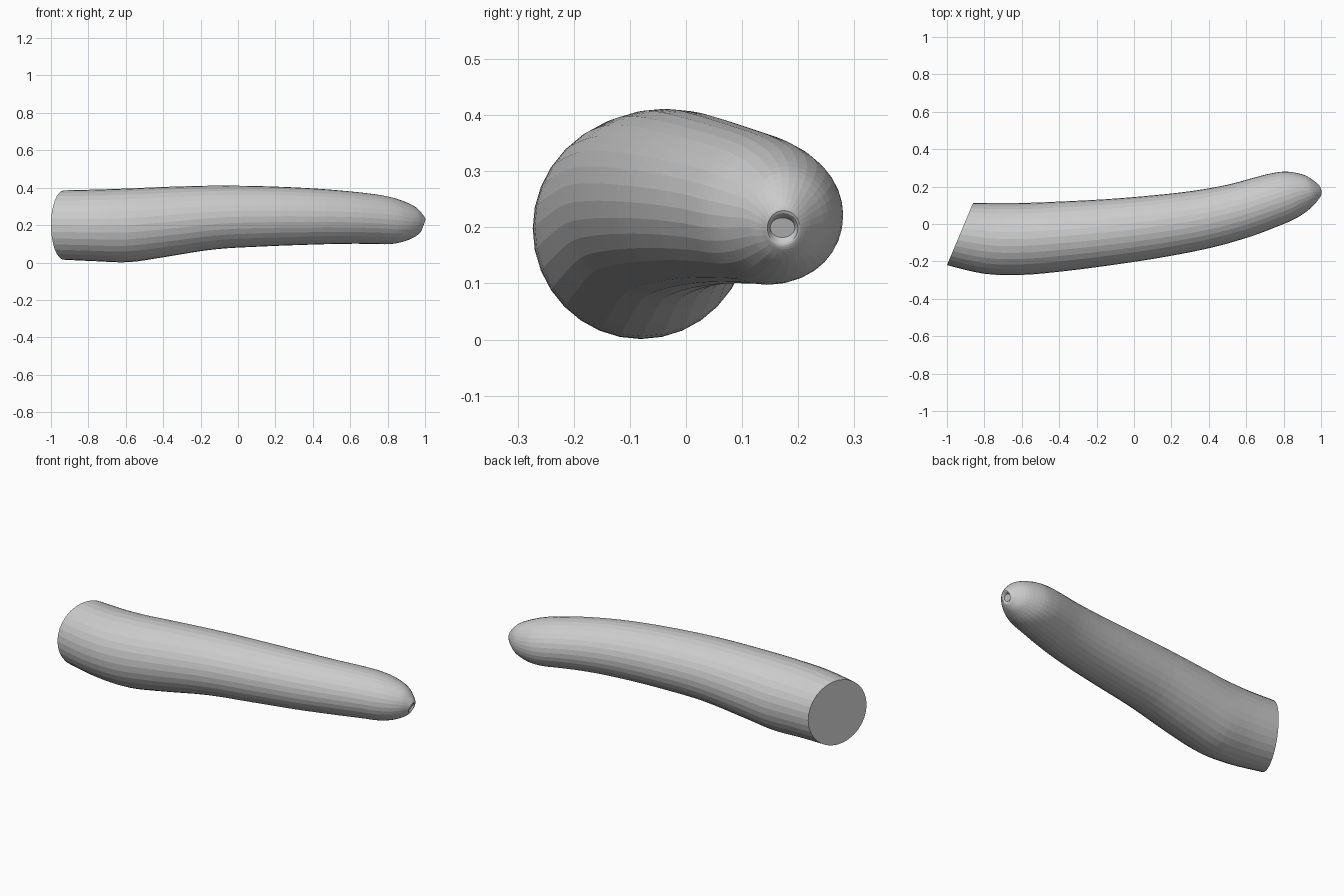
import bpy, bmesh, math
from mathutils import Vector

if "Cube" in bpy.data.objects:
    bpy.data.objects.remove(bpy.data.objects["Cube"])

SIDES = 32   # facets around the tube
STEPS = 4    # rings per station span

# Cross-sections: near edge x, y; far edge x, y; bottom z, top z; forward lean of the top
STATIONS = [Vector(s) for s in (
    (-1.00, -.220, -.86, .113, .015, .386, 0),
    (-.80, -.266, -.72, .111, .007, .390, 0),
    (-.60, -.272, -.57, .113, .002, .396, 0),
    (-.38, -.253, -.42, .119, .028, .404, 0),
    (-.10, -.217, -.16, .132, .070, .411, 0),
    (.17, -.175, .10, .153, .086, .408, 0),
    (.42, -.125, .32, .178, .095, .398, 0),
    (.62, -.068, .50, .210, .100, .384, 0),
    (.77, -.012, .65, .250, .100, .368, 0),
    (.86, .027, .74, .272, .098, .353, 0),
    (.92, .065, .82, .280, .108, .332, 0),
    (.965, .105, .91, .262, .132, .300, .004),
    (.986, .133, .965, .228, .153, .258, .010),
    (.992, .145, .988, .203, .168, .230, .012),
    (.980, .150, .978, .194, .182, .217, .006),
)]


def spline(points, steps):
    """Catmull-Rom samples through all stations."""
    out = []
    last = len(points) - 1
    for i in range(last):
        a, b = points[max(i - 1, 0)], points[i]
        c, d = points[i + 1], points[min(i + 2, last)]
        for k in range(steps):
            t = k / steps
            out.append((b * 2 + (c - a) * t + (a * 2 - b * 5 + c * 4 - d) * t ** 2
                        + (b * 3 - a - c * 3 + d) * t ** 3) * 0.5)
    return out + [points[-1]]


def add_ring(bm, s):
    """Ellipse spanning the near and far edges, bottom and top."""
    near, far = Vector((s[0], s[1], 0)), Vector((s[2], s[3], 0))
    centre = (near + far) / 2 + Vector((0, 0, (s[4] + s[5]) / 2))
    across = (far - near) / 2
    up = Vector((s[6], 0, (s[5] - s[4]) / 2))
    return [bm.verts.new(centre + across * math.cos(a) + up * math.sin(a))
            for a in (2 * math.pi * k / SIDES for k in range(SIDES))]


# Curved tapering tube with a slanted flat cut and a dimpled rounded tip
bm = bmesh.new()
rings = [add_ring(bm, s) for s in spline(STATIONS, STEPS)]
for r0, r1 in zip(rings, rings[1:]):
    for k in range(SIDES):
        n = (k + 1) % SIDES
        bm.faces.new((r0[k], r0[n], r1[n], r1[k]))
bm.faces.new(rings[0])     # flat cut end
bm.faces.new(rings[-1])    # floor of the tip dimple
bmesh.ops.recalc_face_normals(bm, faces=bm.faces)

mesh = bpy.data.meshes.new("curved_tube")
bm.to_mesh(mesh)
bm.free()

grey = bpy.data.materials.new("plain grey")
grey.diffuse_color = (0.6, 0.6, 0.6, 1)
grey.use_nodes = True
grey.node_tree.nodes["Principled BSDF"].inputs["Base Color"].default_value = grey.diffuse_color
mesh.materials.append(grey)
bpy.context.collection.objects.link(bpy.data.objects.new("curved_tube", mesh))
